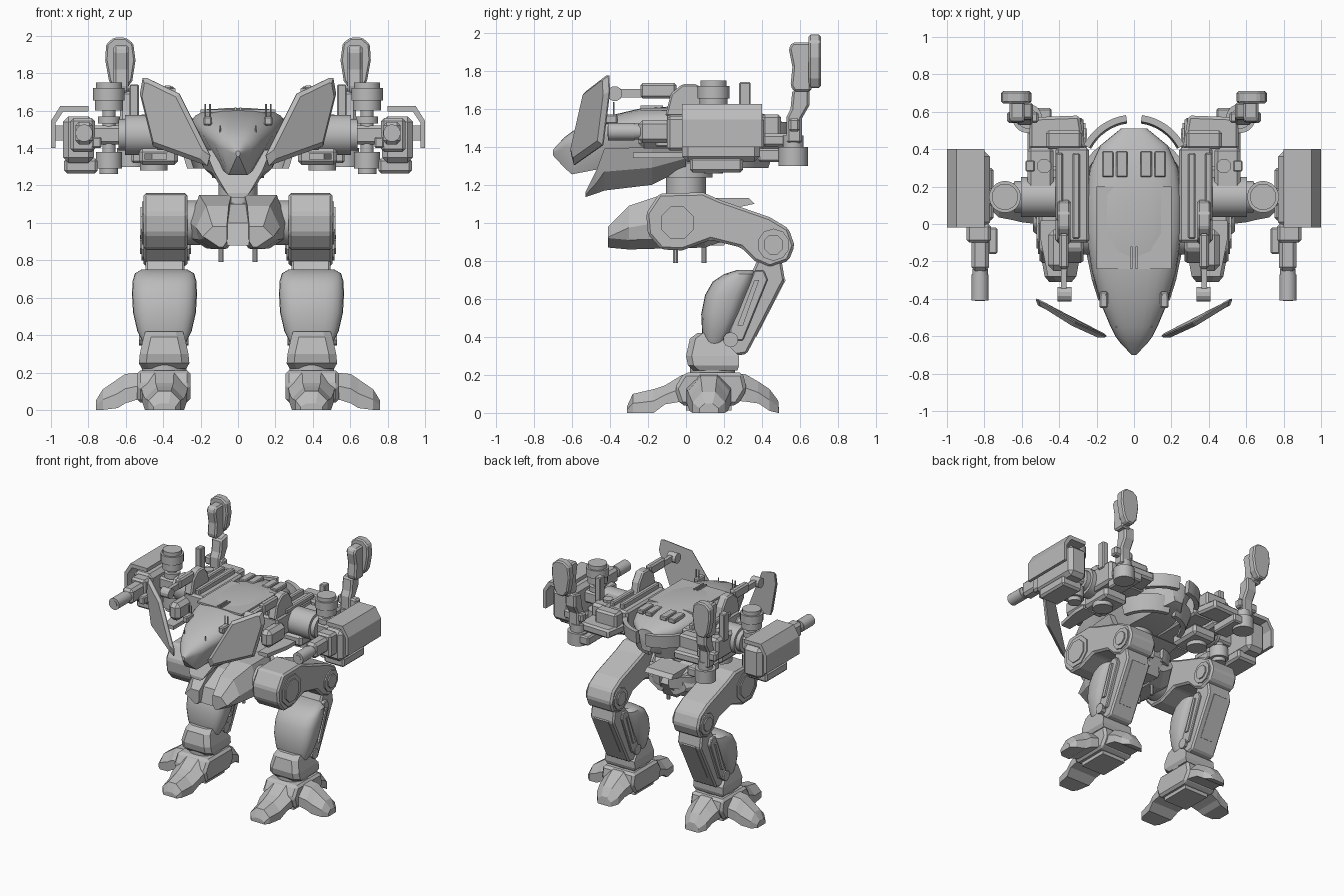
import bpy, bmesh, math
from mathutils import Vector, Matrix

grey = bpy.data.materials.new("armour_grey")
grey.diffuse_color = (0.5, 0.5, 0.5, 1)


def finish(name, bm, mirror=True, bevel=0, smooth=False):
    bmesh.ops.recalc_face_normals(bm, faces=bm.faces)
    me = bpy.data.meshes.new(name)
    bm.to_mesh(me)
    bm.free()
    me.materials.append(grey)
    ob = bpy.data.objects.new(name, me)
    bpy.context.collection.objects.link(ob)
    if bevel:
        m = ob.modifiers.new("bevel", 'BEVEL')
        m.width, m.segments, m.limit_method = bevel, 1, 'ANGLE'
    if mirror:
        ob.modifiers.new("mirror", 'MIRROR')
    if smooth:
        bpy.context.view_layer.objects.active = ob
        ob.select_set(True)
        bpy.ops.object.shade_smooth_by_angle(angle=math.radians(40))
        ob.select_set(False)
    return ob


def loft(name, rings, **kw):
    """Skin a list of equal-length point rings and cap both ends."""
    bm = bmesh.new()
    vs = [[bm.verts.new(p) for p in r] for r in rings]
    n = len(vs[0])
    for a, b in zip(vs, vs[1:]):
        for i in range(n):
            j = (i + 1) % n
            bm.faces.new((a[i], a[j], b[j], b[i]))
    bm.faces.new(vs[0])
    bm.faces.new(vs[-1][::-1])
    return finish(name, bm, **kw)


def prism(name, axis, pts, lo, hi, **kw):
    """Extrude an outline; x takes (y,z), y takes (x,z), z takes (x,y)."""
    put = {'x': lambda p, t: (t, p[0], p[1]), 'y': lambda p, t: (p[0], t, p[1]),
           'z': lambda p, t: (p[0], p[1], t)}[axis]
    return loft(name, [[put(p, t) for p in pts] for t in (lo, hi)], **kw)


def box(name, x, y, z, **kw):
    return prism(name, 'z', [(x[0], y[0]), (x[1], y[0]), (x[1], y[1]), (x[0], y[1])], *z, **kw)


def disc(name, axis, c, r, lo, hi, n=24, **kw):
    off = math.pi / n
    pts = [(c[0] + r * math.cos(2 * math.pi * i / n + off),
            c[1] + r * math.sin(2 * math.pi * i / n + off)) for i in range(n)]
    kw.setdefault('smooth', n > 12)
    return prism(name, axis, pts, lo, hi, **kw)


def arc(name, c, r, t, a0, a1, lo, hi, flare=0):
    """Curved plate standing around the vertical axis."""
    rings = []
    for k in range(9):
        a = math.radians(a0 + (a1 - a0) * k / 8)
        rings.append([(c[0] + q * math.cos(a), c[1] + q * math.sin(a), z) for q, z in
                      ((r, lo), (r + t, lo), (r + t + flare, hi), (r + flare, hi))])
    return loft(name, rings, smooth=True)


def spow(v, e):
    return math.copysign(abs(v) ** e, v)


# Hull: y, half width, top, belt, bottom
rings = []
for y, w, top, belt, bot in ((-.70, .012, 1.385, 1.37, 1.355), (-.64, .07, 1.45, 1.39, 1.29),
                             (-.60, .10, 1.48, 1.40, 1.255), (-.55, .125, 1.51, 1.42, 1.265),
                             (-.42, .18, 1.56, 1.46, 1.29),
                             (-.25, .225, 1.60, 1.50, 1.30), (-.05, .255, 1.615, 1.52, 1.30),
                             (.15, .255, 1.615, 1.52, 1.30), (.30, .235, 1.60, 1.51, 1.30),
                             (.42, .18, 1.57, 1.50, 1.32), (.51, .07, 1.53, 1.48, 1.36)):
    ring = [(w * spow(math.cos(a), .75), y, belt + (top - belt) * spow(math.sin(a), .85))
            for a in (math.pi * i / 12 for i in range(13))]
    rings.append(ring + [(-w * .5, y, bot), (w * .5, y, bot)])
loft("hull", rings, mirror=False, smooth=True)

# Lower jaw: y, top half width, bottom half width, top, bottom
loft("jaw", [[(a, y, zt), (a * .72 + b * .28, y, zt * .45 + zb * .55), (b, y, zb), (-b, y, zb),
              (-a * .72 - b * .28, y, zt * .45 + zb * .55), (-a, y, zt)] for y, a, b, zt, zb in
             ((-.53, .06, .03, 1.16, 1.135), (-.47, .13, .04, 1.28, 1.155), (-.43, .175, .045, 1.39, 1.17),
              (-.18, .22, .08, 1.40, 1.20), (.0, .235, .13, 1.40, 1.29))], mirror=False)

# Hull top details
box("spine_panel", (-.2, .2), (-.24, .2), (1.59, 1.605), mirror=False)
box("spine_seam", (.008, .018), (-.24, -.12), (1.60, 1.618))
for i, x in enumerate((.035, .11)):
    box(f"rear_tile_{i}", (x, x + .06), (.25, .39), (1.575, 1.61), bevel=.006)
box("sensor_base", (.14, .185), (-.45, -.36), (1.52, 1.57), bevel=.008)
for i, x in enumerate((.15, .175)):
    disc(f"sensor_pin_{i}", 'z', (x, -.38), .005, 1.55, 1.635, n=6)
disc("nose_pin", 'z', (.095, -.55), .004, 1.42, 1.52, n=6)
arc("rear_collar", (0, .28), .26, .035, 28, 82, 1.43, 1.53, .01)
arc("lower_skirt", (0, .16), .24, .035, 10, 84, 1.29, 1.41, .04)

# Waist
disc("waist", 'z', (0, 0), .105, 1.08, 1.27, mirror=False)
disc("waist_ring", 'z', (0, 0), .14, 1.24, 1.31, mirror=False)

# Pelvis
loft("pelvis_lobe", [[(a, y, lo + .03), (a + .02, y, lo), (b - .09, y, lo), (b - .015, y, lo + .05),
                      (b, y, lo * .5 + hi * .5), (b - .055, y, hi), (a, y, hi)] for y, a, b, lo, hi in
                     ((-.41, .06, .19, .87, .98), (-.30, .05, .225, .86, 1.09),
                      (-.12, .035, .262, .865, 1.15), (.1, .035, .255, .87, 1.145), (.24, .03, .17, .92, 1.08))])
prism("pelvis_core", 'x', [(-.39, .88), (-.36, 1.0), (-.2, 1.1), (.2, 1.12), (.27, 1.0), (.2, .88)],
      -.06, .06, mirror=False)
prism("tail_plate", 'x', [(.12, 1.13), (.33, 1.13), (.36, 1.1), (.22, 1.07)], -.12, .12, mirror=False)
arc("pelvis_rear_rib", (0, .05), .2, .03, 25, 80, .98, 1.08, .01)
for i, y in enumerate((-.055, .095)):
    disc(f"pelvis_pin_{i}", 'z', (.09, y), .014, .79, .88, n=8)

# Thighs with hip and knee joints
prism("thigh", 'x', [(-.21, 1.05), (-.14, 1.155), (.09, 1.16), (.18, 1.12), (.44, 1.03), (.54, .97),
                     (.572, .88), (.54, .8), (.44, .765), (.36, .8), (.29, .87), (.13, .91),
                     (-.02, .855), (-.13, .86), (-.2, .94)], .27, .505, bevel=.014)
disc("hip_joint", 'x', (-.045, 1.0), .12, .2, .29)
disc("hip_ring", 'x', (-.045, 1.0), .125, .50, .512, n=8)
disc("hip_cap", 'x', (-.045, 1.0), .092, .50, .52, n=8)
disc("knee_ring", 'x', (.46, .885), .085, .26, .515, n=10)
disc("knee_cap", 'x', (.46, .885), .055, .25, .525, n=8)

# Shins
prism("shin_beam", 'x', [(.39, .84), (.5, .82), (.52, .7), (.32, .31), (.19, .29), (.17, .36), (.36, .77)],
      .285, .495, bevel=.012)
prism("shin_rail", 'x', [(.36, .75), (.41, .75), (.43, .7), (.30, .38), (.23, .38), (.23, .44)], .27, .52,
      bevel=.006)
prism("shin_piston", 'x', [(.36, .7), (.385, .7), (.3, .46), (.27, .46)], .26, .535)
prism("calf_plate", 'x', [(.5, .72), (.525, .7), (.37, .40), (.34, .41)], .33, .45)
disc("shin_bolt", 'x', (.235, .385), .04, .265, .53, n=10)
rings = []
for z, hw, y0, y1 in ((.35, .11, .10, .19), (.42, .145, .085, .24), (.52, .168, .08, .29), (.62, .174, .10, .33),
                      (.69, .17, .14, .36), (.73, .158, .20, .37), (.752, .12, .27, .36)):
    rings.append([(.393 + hw * spow(math.cos(a), .6), (y0 + y1) / 2 + (y1 - y0) / 2 * spow(math.sin(a), .7), z)
                  for a in (2 * math.pi * i / 24 for i in range(24))])
loft("shin_guard", rings, smooth=True)

# Ankles: z, half width, front, back
loft("ankle", [[(.395 - w, f + .03, z), (.395 - w + .04, f, z), (.395 + w - .04, f, z), (.395 + w, f + .03, z),
                (.395 + w, r, z), (.395 - w, r, z)] for z, w, f, r in
               ((.222, .12, .04, .27), (.25, .135, .01, .28), (.30, .13, .0, .28), (.39, .11, .02, .19),
                (.42, .10, .06, .17))])
disc("ankle_post", 'z', (.393, .14), .12, .18, .25)

# Feet: block and three toes (distance, half width, top, bottom)
prism("foot_block", 'x', [(-.01, .212), (-.06, .13), (-.03, .04), (.27, .04), (.32, .12), (.30, .212)],
      .255, .54, bevel=.018)
box("foot_pad", (.29, .50), (.0, .24), (.012, .06))
for name, ang, secs in (
        ("front_toe", -90, ((.06, .12, .2, .07), (.12, .125, .2, .06), (.21, .12, .145, .045),
                            (.27, .105, .125, 0), (.38, .085, .10, 0), (.41, .06, .035, 0))),
        ("rear_toe", 90, ((.06, .12, .2, .07), (.21, .12, .205, .06), (.28, .11, .165, .05),
                          (.34, .095, .125, .01), (.385, .06, .065, 0), (.39, .05, .01, 0))),
        ("outer_toe", 0, ((.06, .13, .2, .07), (.13, .12, .2, .06), (.21, .11, .192, .035),
                          (.25, .10, .165, .01), (.33, .085, .11, 0), (.367, .05, .05, 0)))):
    turn = Matrix.Translation((.393, .1 if ang else .12, 0)) @ Matrix.Rotation(math.radians(ang), 4, 'Z')
    loft(name, [[turn @ Vector((d, s * w, z)) for s, z in
                 ((-1, lo), (1, lo), (1, lo + (hi - lo) * .5), (.4, hi), (-.4, hi), (-1, lo + (hi - lo) * .5))]
                for d, w, hi, lo in secs])

# Shoulder decks
box("inner_deck", (.24, .42), (-.1, .41), (1.40, 1.57), bevel=.015)
box("outer_deck", (.43, .57), (.13, .41), (1.38, 1.56), bevel=.02)
box("deck_rail", (.29, .33), (-.08, .38), (1.56, 1.61), bevel=.008)
box("deck_rail_outer", (.38, .42), (.02, .38), (1.56, 1.60), bevel=.008)
box("deck_underside", (.32, .53), (.05, .31), (1.31, 1.40), bevel=.02)
disc("under_drum", 'z', (.45, .18), .075, 1.28, 1.32)
box("rear_block", (.28, .47), (.4, .5), (1.40, 1.57), bevel=.015)
prism("rear_slab", 'z', [(.26, .4), (.56, .4), (.56, .57), (.29, .58)], 1.40, 1.47, bevel=.015)
box("front_bracket", (.36, .46), (-.25, -.03), (1.39, 1.53), bevel=.03)
prism("bracket_fin", 'z', [(.38, -.28), (.46, -.28), (.50, -.08), (.50, .02), (.38, .02)], 1.34, 1.37)
box("deck_stub", (.53, .58), (.28, .34), (1.52, 1.74), bevel=.006)
disc("deck_hatch", 'z', (.48, .31), .04, 1.55, 1.58, n=8)

# Shield struts and front shields
prism("strut_base", 'x', [(-.11, 1.56), (-.08, 1.68), (-.02, 1.73), (.06, 1.73), (.11, 1.66), (.13, 1.56)],
      .34, .41, bevel=.01)
box("strut_arm", (.35, .40), (-.24, -.05), (1.655, 1.735), bevel=.012)
box("strut_link", (.36, .39), (-.40, -.22), (1.66, 1.705))
disc("strut_ball", 'x', (-.375, 1.68), .04, .335, .41, n=12)
outline = [(.51, -.41, 1.775), (.49, -.42, 1.775), (.315, -.53, 1.69), (.15, -.605, 1.36), (.165, -.59, 1.305),
           (.455, -.44, 1.41), (.525, -.405, 1.69)]
mid = sum((Vector(p) for p in outline), Vector()) / len(outline)
push = Vector((.012, -.025, 0))
loft("front_shield", [[Vector(p) - push * .25 for p in outline], [Vector(p) for p in outline],
                      [Vector(p).lerp(mid, .14) + push * .8 for p in outline]])

# Shoulder joints and turret drums
disc("shoulder_cylinder", 'x', (.145, 1.47), .108, .40, .605)
disc("shoulder_collar", 'x', (.145, 1.47), .085, .60, .64)
for i, (r, lo, hi) in enumerate(((.075, 1.60, 1.66), (.085, 1.655, 1.72), (.07, 1.715, 1.75), (.035, 1.28, 1.62),
                                 (.06, 1.53, 1.57), (.07, 1.29, 1.38), (.05, 1.26, 1.30))):
    disc(f"turret_drum_{i}", 'z', (.69, .145), r, lo, hi)
box("turret_arm", (.62, .80), (.10, .19), (1.42, 1.52), bevel=.015)

# Gun pods
box("pod_body", (.77, .935), (-.02, .39), (1.32, 1.57), bevel=.03)
box("pod_foot", (.75, .93), (.02, .3), (1.265, 1.345), bevel=.015)
prism("pod_shell", 'y', [(.80, 1.625), (.95, 1.625), (1.0, 1.545), (1.0, 1.40), (.975, 1.40), (.975, 1.535),
                         (.935, 1.595), (.80, 1.595)], -.02, .4)
box("pod_shell_link", (.92, .98), (.1, .3), (1.44, 1.52))
box("gun_mount", (.765, .895), (-.10, 0), (1.38, 1.56), bevel=.015)
box("gun_housing", (.775, .87), (-.25, -.08), (1.42, 1.54), bevel=.02)
disc("gun_barrel", 'y', (.823, 1.48), .042, -.40, -.24)
disc("gun_muzzle", 'y', (.823, 1.48), .046, -.41, -.27)
disc("gun_bore", 'y', (.823, 1.48), .026, -.413, -.40)
box("gun_side_rail", (.73, .78), (-.16, -.02), (1.40, 1.46), bevel=.008)

# Rear masts with paddles
disc("mast_base", 'z', (.57, .565), .078, 1.30, 1.40)
disc("mast_base_cap", 'z', (.57, .565), .055, 1.39, 1.46)
box("mast_arm", (.44, .57), (.38, .62), (1.32, 1.39), bevel=.01)
prism("mast_lower", 'x', [(.53, 1.42), (.61, 1.42), (.61, 1.55), (.65, 1.62), (.65, 1.72), (.56, 1.7),
                          (.55, 1.6), (.53, 1.56)], .54, .63, bevel=.012)
box("mast_side_box", (.51, .68), (.54, .60), (1.48, 1.55), bevel=.012)
prism("mast_head", 'x', [(.55, 1.72), (.57, 1.69), (.66, 1.69), (.66, 1.95), (.56, 1.95), (.54, 1.92), (.56, 1.82)],
      .585, .665, bevel=.012)
prism("mast_paddle", 'y', [(.56, 1.96), (.60, 1.99), (.665, 1.99), (.705, 1.955), (.71, 1.87), (.69, 1.76),
                           (.66, 1.71), (.60, 1.71), (.565, 1.76), (.548, 1.87)], .645, .71, bevel=.01)
